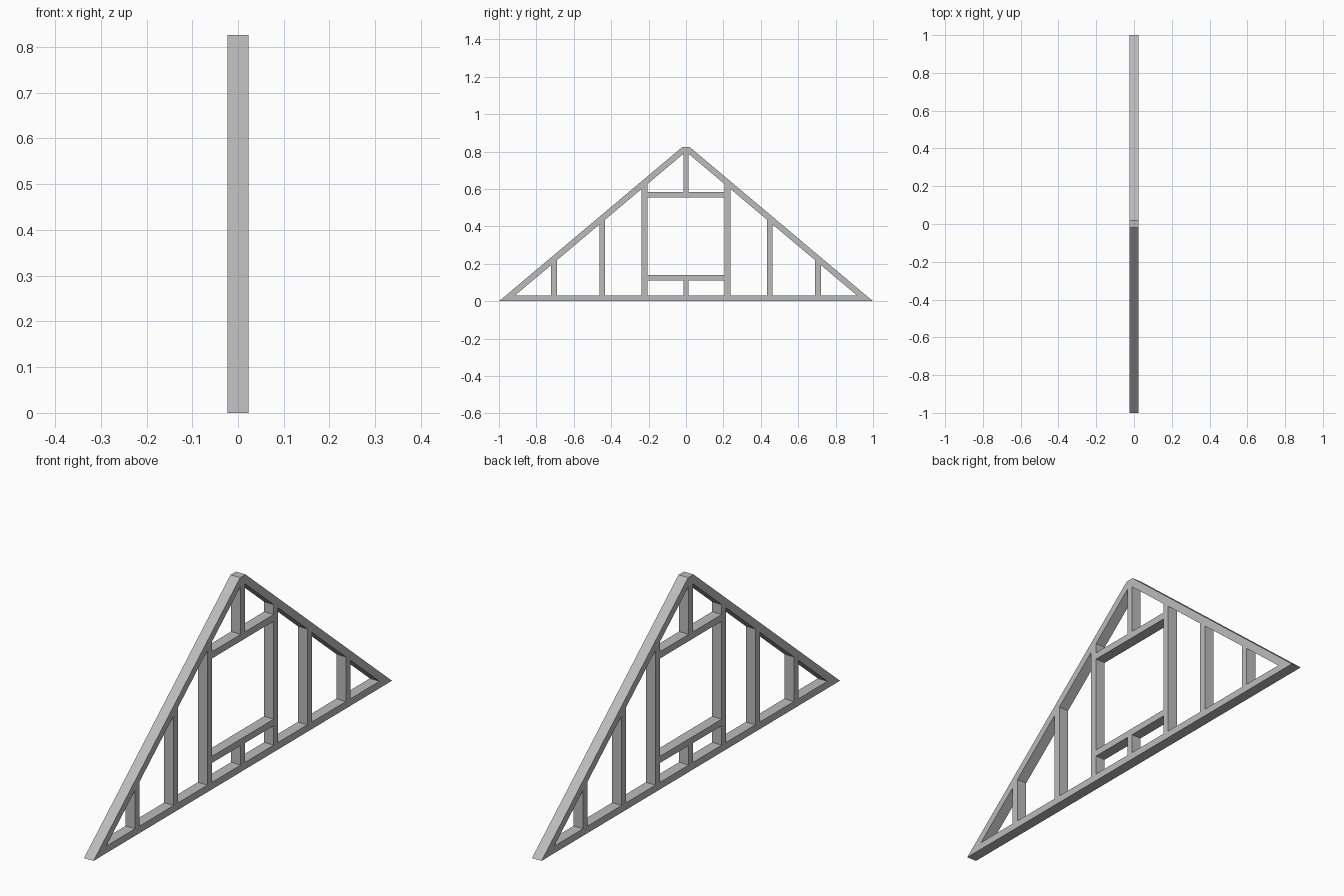
import bpy
import bmesh

cube = bpy.data.objects.get("Cube")
if cube:
    bpy.data.objects.remove(cube, do_unlink=True)

HALF_DEPTH = 0.0225
HEIGHT = 0.826
RIDGE = 0.018                      # half width of the flat ridge
SLOPE = HEIGHT / (1 - RIDGE)
PLATE = 0.03                       # bottom plate height
HEEL = 0.951                       # where the rafter underside meets the ground

grey = bpy.data.materials.new("timber grey")
grey.use_nodes = True
grey.diffuse_color = (0.5, 0.5, 0.5, 1)
grey.node_tree.nodes["Principled BSDF"].inputs["Base Color"].default_value = (0.5, 0.5, 0.5, 1)


def under(y):
    """Height of the rafter underside at y."""
    return SLOPE * (HEEL - abs(y))


def member(name, outline):
    """Extrude a (y, z) outline across the frame thickness."""
    bm = bmesh.new()
    face = bm.faces.new([bm.verts.new((-HALF_DEPTH, y, z)) for y, z in outline])
    side = bmesh.ops.extrude_face_region(bm, geom=[face])["geom"]
    verts = [v for v in side if isinstance(v, bmesh.types.BMVert)]
    bmesh.ops.translate(bm, verts=verts, vec=(2 * HALF_DEPTH, 0, 0))
    bmesh.ops.recalc_face_normals(bm, faces=bm.faces)
    mesh = bpy.data.meshes.new(name)
    bm.to_mesh(mesh)
    bm.free()
    mesh.materials.append(grey)
    bpy.context.collection.objects.link(bpy.data.objects.new(name, mesh))


def beam(name, y0, y1, z0, z1):
    member(name, [(y0, z0), (y1, z0), (y1, z1), (y0, z1)])


# Bottom plate, mitred under the rafters
heel_top = HEEL - PLATE / SLOPE
member("bottom_plate", [(-HEEL, 0), (HEEL, 0), (heel_top, PLATE), (-heel_top, PLATE)])

# Rafters and side studs, mirrored front to back
for s, label in ((-1, "front"), (1, "back")):
    member(label + "_rafter", [(s, 0), (s * RIDGE, HEIGHT), (0, HEIGHT),
                               (0, under(0)), (s * HEEL, 0)])
    for part, y in (("outer", 0.706), ("middle", 0.448), ("inner", 0.222)):
        a, b = s * (y - 0.015), s * (y + 0.015)
        member(f"{label}_{part}_stud", [(a, PLATE), (b, PLATE), (b, under(b)), (a, under(a))])

# Window header and sill between the inner studs
beam("window_header", -0.207, 0.207, 0.555, 0.584)
beam("window_sill", -0.207, 0.207, 0.112, 0.140)

# Short centre studs
beam("sill_stud", -0.014, 0.014, PLATE, 0.112)
member("king_stud", [(-0.014, 0.584), (0.014, 0.584), (0.014, under(0.014)),
                     (0, under(0)), (-0.014, under(0.014))])
